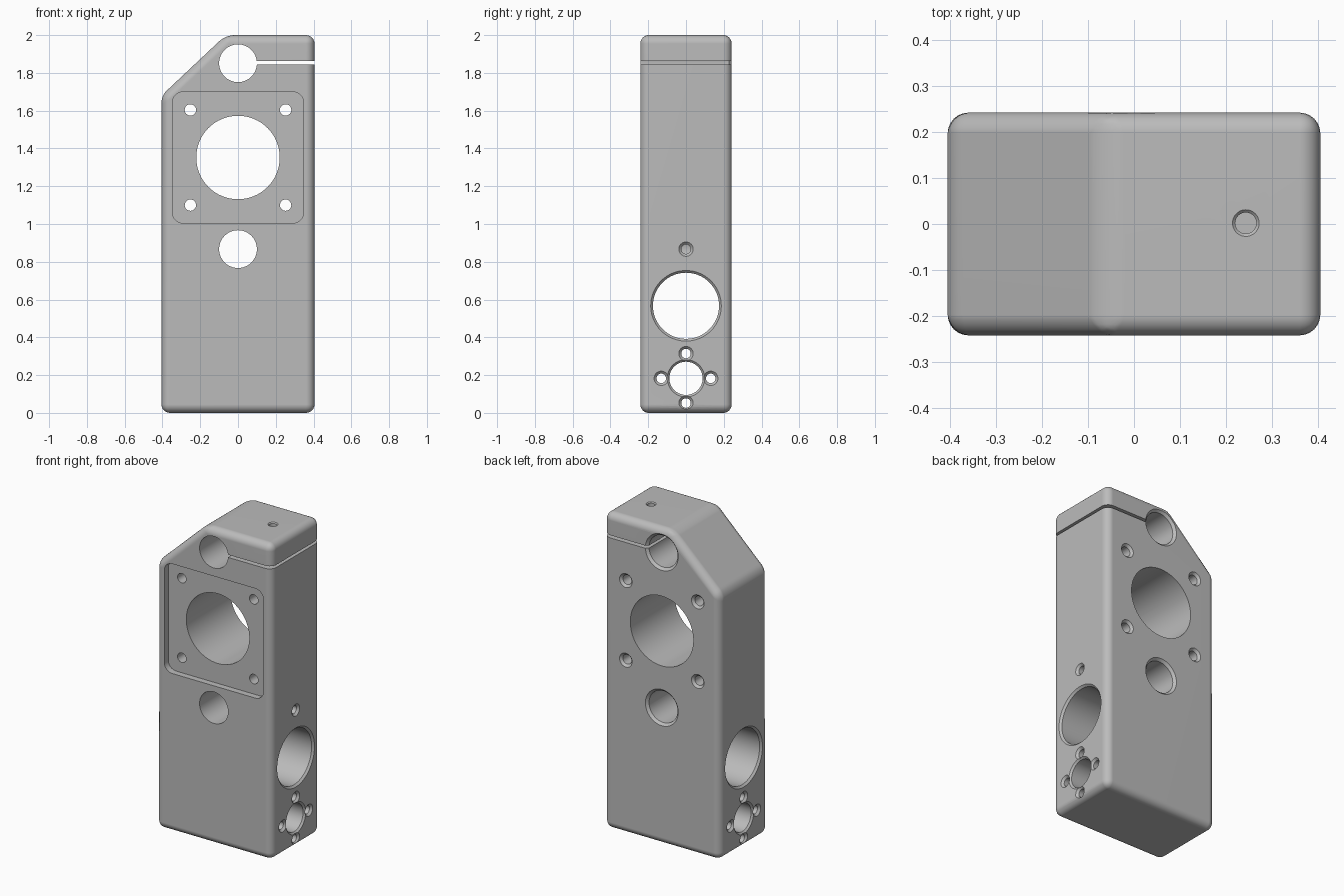
import bpy, bmesh
from math import sin, cos, pi
from mathutils import Matrix, Vector

cube = bpy.data.objects.get("Cube")
if cube:
    bpy.data.objects.remove(cube, do_unlink=True)

grey = bpy.data.materials.new("machined_grey")
grey.use_nodes = True
grey.diffuse_color = (0.5, 0.5, 0.5, 1)
grey.node_tree.nodes["Principled BSDF"].inputs["Base Color"].default_value = (0.5, 0.5, 0.5, 1)

HALF_X, HALF_Y = 0.405, 0.242


def make_object(name, bm):
    bmesh.ops.recalc_face_normals(bm, faces=bm.faces)
    mesh = bpy.data.meshes.new(name)
    bm.to_mesh(mesh)
    bm.free()
    mesh.materials.append(grey)
    ob = bpy.data.objects.new(name, mesh)
    bpy.context.collection.objects.link(ob)
    return ob


def prism(name, outline, y0, y1):
    """Extrude an x-z outline from y0 to y1."""
    bm = bmesh.new()
    face = bm.faces.new([bm.verts.new((x, y0, z)) for x, z in outline])
    ext = bmesh.ops.extrude_face_region(bm, geom=[face])["geom"]
    moved = [v for v in ext if isinstance(v, bmesh.types.BMVert)]
    bmesh.ops.translate(bm, verts=moved, vec=(0, y1 - y0, 0))
    return make_object(name, bm)


def drill(name, start, end, r, lip_start=0, lip_end=0, sides=48):
    """Round cutter between two points, with 45 degree countersinks at its ends."""
    start, end = Vector(start), Vector(end)
    axis = end - start
    length, over = axis.length, 0.03
    profile = [(-over, r + lip_start)]
    if lip_start:
        profile += [(0, r + lip_start), (lip_start, r)]
    if lip_end:
        profile += [(length - lip_end, r), (length, r + lip_end), (length + over, r + lip_end)]
    else:
        profile.append((length, r))
    bm = bmesh.new()
    rings = [[bm.verts.new((rad * cos(2 * pi * i / sides), rad * sin(2 * pi * i / sides), h))
              for i in range(sides)] for h, rad in profile]
    for a, b in zip(rings, rings[1:]):
        for i in range(sides):
            j = (i + 1) % sides
            bm.faces.new((a[i], a[j], b[j], b[i]))
    bm.faces.new(rings[0])
    bm.faces.new(rings[-1])
    turn = axis.to_track_quat('Z', 'Y').to_matrix().to_4x4()
    bm.transform(Matrix.Translation(start) @ turn)
    return make_object(name, bm)


def apply_modifier(ob, kind, **settings):
    mod = ob.modifiers.new(kind.title(), kind)
    for key, value in settings.items():
        setattr(mod, key, value)
    bpy.context.view_layer.objects.active = ob
    bpy.ops.object.modifier_apply(modifier=mod.name)


def cut(ob, cutter):
    apply_modifier(ob, 'BOOLEAN', operation='DIFFERENCE', solver='EXACT', object=cutter)
    bpy.data.objects.remove(cutter, do_unlink=True)


# Block with one sloped top corner and rounded edges
body = prism("bracket_body", [(-HALF_X, 0), (HALF_X, 0), (HALF_X, 2), (-0.065, 2), (-HALF_X, 1.68)],
             -HALF_Y, HALF_Y)
apply_modifier(body, 'BEVEL', width=0.045, segments=6, limit_method='ANGLE')

# Shallow rounded-square recess on the front
cx, cz, half, rad = 0, 1.352, 0.347, 0.055
outline = []
for k, (sx, sz) in enumerate([(1, 1), (-1, 1), (-1, -1), (1, -1)]):
    for i in range(9):
        a = (k + i / 8) * pi / 2
        outline.append((cx + sx * (half - rad) + rad * cos(a), cz + sz * (half - rad) + rad * sin(a)))
cut(body, prism("recess_cutter", outline, -0.4, -HALF_Y + 0.04))


# Holes running front to back
def front_hole(name, x, z, r, lip):
    back = HALF_Y if lip else HALF_Y + 0.03
    cut(body, drill(name, (x, -HALF_Y, z), (x, back, z), r, 0, lip, 64))


front_hole("motor_bore", 0, cz, 0.221, 0)
front_hole("clamp_bore", 0, 1.851, 0.1, 0.015)
front_hole("rod_bore", 0, 0.867, 0.1, 0.015)
for sx in (-1, 1):
    for sz in (-1, 1):
        front_hole("motor_screw", sx * 0.252, cz + sz * 0.252, 0.03, 0.014)


# Holes running side to side
def side_hole(name, y, z, r, lip):
    cut(body, drill(name, (HALF_X, y, z), (-HALF_X, y, z), r, lip, lip, 64))


side_hole("bearing_bore", 0, 0.567, 0.175, 0.012)
side_hole("nut_bore", 0, 0.183, 0.088, 0.011)
for dy, dz in ((0, 1), (0, -1), (1, 0), (-1, 0)):
    side_hole("nut_screw", dy * 0.131, 0.183 + dz * 0.131, 0.025, 0.013)

# Set screw into the rod bore, clamp screw down from the top
cut(body, drill("set_screw", (HALF_X, 0, 0.867), (0, 0, 0.867), 0.025, 0.013))
cut(body, drill("clamp_screw", (0.243, 0.002, 2), (0.243, 0.002, 1.66), 0.023, 0.006))

# Clamp slot from the upper bore to the side
cut(body, prism("slot_cutter", [(0, 1.845), (0.5, 1.845), (0.5, 1.862), (0, 1.862)], -0.4, 0.4))

# Smooth shading with crisp hole edges
bpy.ops.object.select_all(action='DESELECT')
body.select_set(True)
bpy.context.view_layer.objects.active = body
bpy.ops.object.shade_smooth_by_angle(angle=pi / 6)
apply_modifier(body, 'WEIGHTED_NORMAL', keep_sharp=True)
